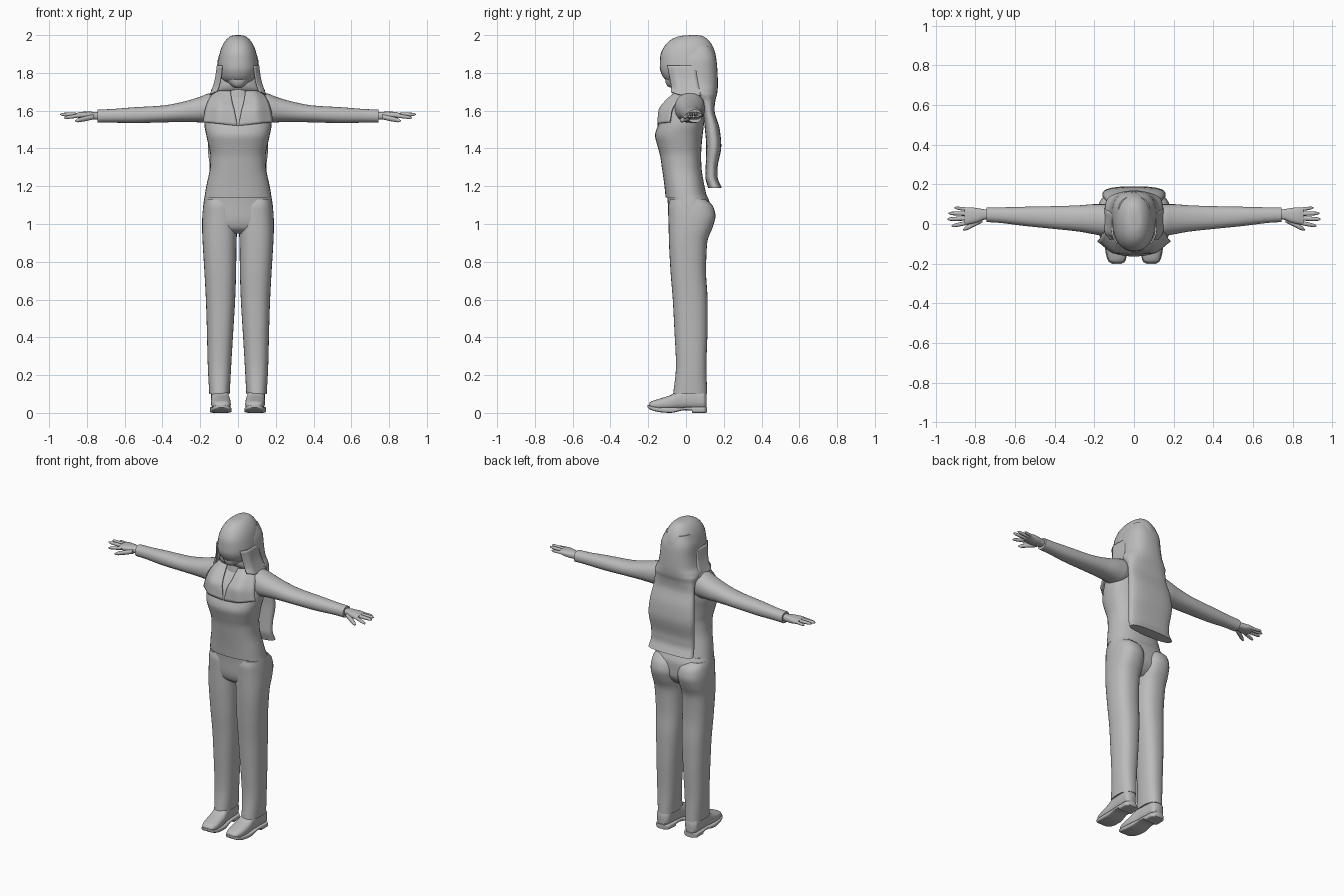
import bpy, bmesh, math

grey = bpy.data.materials.new("plain grey")
grey.diffuse_color = (0.5, 0.5, 0.5, 1)


def smooth(rows, steps):
    """Monotone cubic through a list of equal-length tuples."""
    n, dim = len(rows), len(rows[0])
    slopes = []
    for i in range(n):
        m = []
        for k in range(dim):
            a = rows[i][k] - rows[max(i - 1, 0)][k]
            b = rows[min(i + 1, n - 1)][k] - rows[i][k]
            if i == 0:
                m.append(b)
            elif i == n - 1:
                m.append(a)
            else:
                m.append(2 * a * b / (a + b) if a * b > 0 else 0)
        slopes.append(m)
    out = []
    for i in range(n - 1):
        for s in range(steps):
            t = s / steps
            h0, h1 = 2*t**3 - 3*t*t + 1, t**3 - 2*t*t + t
            h2, h3 = 3*t*t - 2*t**3, t**3 - t*t
            out.append(tuple(h0*rows[i][k] + h1*slopes[i][k] + h2*rows[i+1][k]
                             + h3*slopes[i+1][k] for k in range(dim)))
    return out + [tuple(rows[-1])]


def finish(name, bm, mirror, thick=0):
    bmesh.ops.recalc_face_normals(bm, faces=bm.faces)
    me = bpy.data.meshes.new(name)
    bm.to_mesh(me)
    bm.free()
    me.materials.append(grey)
    ob = bpy.data.objects.new(name, me)
    bpy.context.collection.objects.link(ob)
    bpy.ops.object.select_all(action='DESELECT')
    bpy.context.view_layer.objects.active = ob
    ob.select_set(True)
    bpy.ops.object.shade_smooth_by_angle(angle=math.radians(45))
    if thick:
        ob.modifiers.new("thickness", 'SOLIDIFY').thickness = thick
    if mirror:
        ob.modifiers.new("mirror", 'MIRROR')
    return ob


def loft(name, axis, rings, mirror=False, p=2.2, seg=32, steps=4):
    """Rings are (position on axis, a low, a high, b low, b high)."""
    bm = bmesh.new()
    loops = []
    for pos, a0, a1, b0, b1 in smooth(rings, steps):
        loop = []
        for i in range(seg):
            t = 2 * math.pi * i / seg
            c, s = math.cos(t), math.sin(t)
            a = (a0 + a1) / 2 + (a1 - a0) / 2 * math.copysign(abs(c) ** (2 / p), c)
            b = (b0 + b1) / 2 + (b1 - b0) / 2 * math.copysign(abs(s) ** (2 / p), s)
            co = {'x': (pos, a, b), 'y': (a, pos, b), 'z': (a, b, pos)}[axis]
            loop.append(bm.verts.new(co))
        loops.append(loop)
    for l0, l1 in zip(loops, loops[1:]):
        for i in range(seg):
            j = (i + 1) % seg
            bm.faces.new((l0[i], l0[j], l1[j], l1[i]))
    bm.faces.new(loops[0])
    bm.faces.new(loops[-1])
    return finish(name, bm, mirror)


def column(name, rows, **kw):
    """Centred vertical loft; rows are (z, half width, y front, y back)."""
    return loft(name, 'z', [(z, -w, w, f, b) for z, w, f, b in rows], **kw)


def sheet(name, rows, thick, mirror=True):
    """Curved panel through rows of three points."""
    flat = smooth([sum(r, ()) for r in rows], 5)
    bm = bmesh.new()
    grid = []
    for r in flat:
        pts = smooth([r[0:3], r[3:6], r[6:9]], 6)
        grid.append([bm.verts.new(q) for q in pts])
    for g0, g1 in zip(grid, grid[1:]):
        for i in range(len(g0) - 1):
            bm.faces.new((g0[i], g0[i+1], g1[i+1], g1[i]))
    return finish(name, bm, mirror, thick)


# shirt body, from hem to shoulders
column("shirt", [
    (1.14, .178, -.108, .112), (1.20, .168, -.114, .098), (1.30, .148, -.128, .082),
    (1.36, .146, -.137, .080), (1.42, .157, -.153, .083), (1.47, .168, -.164, .088),
    (1.53, .178, -.145, .095), (1.60, .175, -.118, .102), (1.65, .160, -.080, .100),
    (1.685, .130, -.050, .085), (1.705, .070, -.040, .065)], p=2.4)

# trousers: pelvis plus two legs
column("pelvis", [
    (1.155, .175, -.100, .108), (1.10, .184, -.096, .128), (1.03, .188, -.093, .128),
    (0.98, .175, -.080, .105), (0.95, .080, -.045, .070)], p=2.4)
loft("leg", 'z', [
    (1.13, .030, .176, -.085, .105), (1.09, .012, .184, -.094, .145),
    (1.04, .003, .189, -.093, .156), (0.98, .004, .190, -.092, .140),
    (0.90, .008, .187, -.090, .112), (0.75, .010, .178, -.082, .106),
    (0.60, .015, .170, -.070, .114), (0.45, .024, .165, -.062, .114),
    (0.25, .036, .160, -.053, .108), (0.10, .044, .152, -.068, .112)],
    mirror=True, p=2.4)

# shoes
loft("shoe", 'y', [
    (-.197, .066, .108, .030, .048), (-.185, .048, .126, .022, .060),
    (-.14, .038, .139, .015, .075), (-.08, .040, .143, .015, .095),
    (-.03, .048, .142, .018, .125), (.04, .053, .144, .018, .135),
    (.09, .058, .144, .018, .125), (.108, .074, .128, .025, .100)],
    mirror=True, p=2.6)
loft("shoe_sole", 'y', [
    (-.203, .068, .106, .028, .042), (-.19, .046, .128, .018, .038),
    (-.14, .034, .144, .004, .030), (-.08, .035, .149, .000, .028),
    (-.01, .046, .146, .014, .030), (.03, .048, .148, .012, .032),
    (.035, .048, .148, .000, .032), (.09, .052, .148, .000, .032),
    (.112, .072, .130, .002, .032)], mirror=True, p=5)

# sleeves
loft("sleeve", 'x', [
    (.10, -.050, .095, 1.550, 1.695), (.15, -.060, .100, 1.535, 1.692),
    (.20, -.052, .100, 1.538, 1.674), (.28, -.038, .094, 1.540, 1.650),
    (.40, -.025, .090, 1.538, 1.627), (.55, -.010, .087, 1.534, 1.618),
    (.68, .006, .084, 1.537, 1.608), (.745, .010, .084, 1.536, 1.606)], mirror=True)

# hands: palm, four fingers, thumb
loft("palm", 'x', [
    (.72, .026, .070, 1.552, 1.592), (.755, .022, .074, 1.552, 1.593),
    (.79, .008, .080, 1.552, 1.595), (.825, .000, .084, 1.558, 1.594),
    (.855, -.004, .084, 1.564, 1.588)], mirror=True, p=2.6, seg=20)


def finger(name, start, end, r):
    rings = []
    for t, k in ((0, 1), (.5, .98), (.85, .8), (1, .25)):
        x, y, z = (a + (b - a) * t for a, b in zip(start, end))
        rings.append((x, y - r * k, y + r * k, z - r * k, z + r * k))
    loft(name, 'x', rings, mirror=True, p=2, seg=10, steps=3)


finger("index_finger", (.835, .007, 1.575), (.920, -.010, 1.562), .0105)
finger("middle_finger", (.835, .029, 1.578), (.942, .024, 1.580), .0110)
finger("ring_finger", (.835, .051, 1.578), (.935, .054, 1.582), .0105)
finger("little_finger", (.835, .073, 1.576), (.905, .082, 1.576), .0090)
finger("thumb", (.765, .022, 1.567), (.862, -.029, 1.546), .0140)

# neck and chin
column("neck", [(1.66, .056, -.040, .060), (1.70, .046, -.036, .052),
                (1.76, .046, -.040, .050)])
column("chin", [(1.722, .018, -.085, -.02), (1.73, .034, -.098, .0),
                (1.75, .055, -.108, .03), (1.79, .080, -.112, .06)])

# collar band and wide lapels
column("collar_band", [(1.67, .085, -.062, .078), (1.70, .068, -.058, .070),
                       (1.722, .062, -.054, .064)])
sheet("lapel", [
    ((.040, -.058, 1.705), (.085, -.045, 1.708), (.128, -.010, 1.700)),
    ((.031, -.103, 1.65), (.090, -.108, 1.655), (.156, -.045, 1.660)),
    ((.018, -.138, 1.60), (.090, -.146, 1.600), (.176, -.078, 1.600)),
    ((.003, -.150, 1.52), (.090, -.152, 1.530), (.186, -.088, 1.540))], .008)

# hair: fringe cap over the face, then long hair down the back
column("hair_cap", [
    (2.0, .010, .025, .055), (1.996, .034, -.025, .085), (1.98, .058, -.072, .112),
    (1.94, .085, -.115, .142), (1.89, .100, -.136, .158), (1.83, .108, -.139, .164),
    (1.78, .100, -.122, .158), (1.755, .083, -.098, .140), (1.742, .060, -.078, .110)])
column("long_hair", [
    (1.94, .080, -.030, .138), (1.87, .107, -.055, .161), (1.80, .114, -.070, .167),
    (1.74, .125, -.068, .169), (1.705, .143, -.050, .167), (1.685, .146, .000, .164),
    (1.65, .138, .060, .155), (1.60, .140, .088, .151), (1.50, .154, .100, .179),
    (1.41, .160, .107, .187), (1.30, .150, .104, .167), (1.25, .150, .102, .167),
    (1.19, .156, .118, .190)], p=2.6)

# loose locks curling out over the shoulders
sheet("side_lock", [
    ((.088, -.100, 1.84), (.112, -.045, 1.84), (.108, .050, 1.84)),
    ((.095, -.086, 1.77), (.122, -.040, 1.77), (.120, .060, 1.77)),
    ((.105, -.078, 1.725), (.136, -.035, 1.72), (.136, .070, 1.72)),
    ((.122, -.080, 1.700), (.150, -.030, 1.685), (.150, .080, 1.680))], .008)
